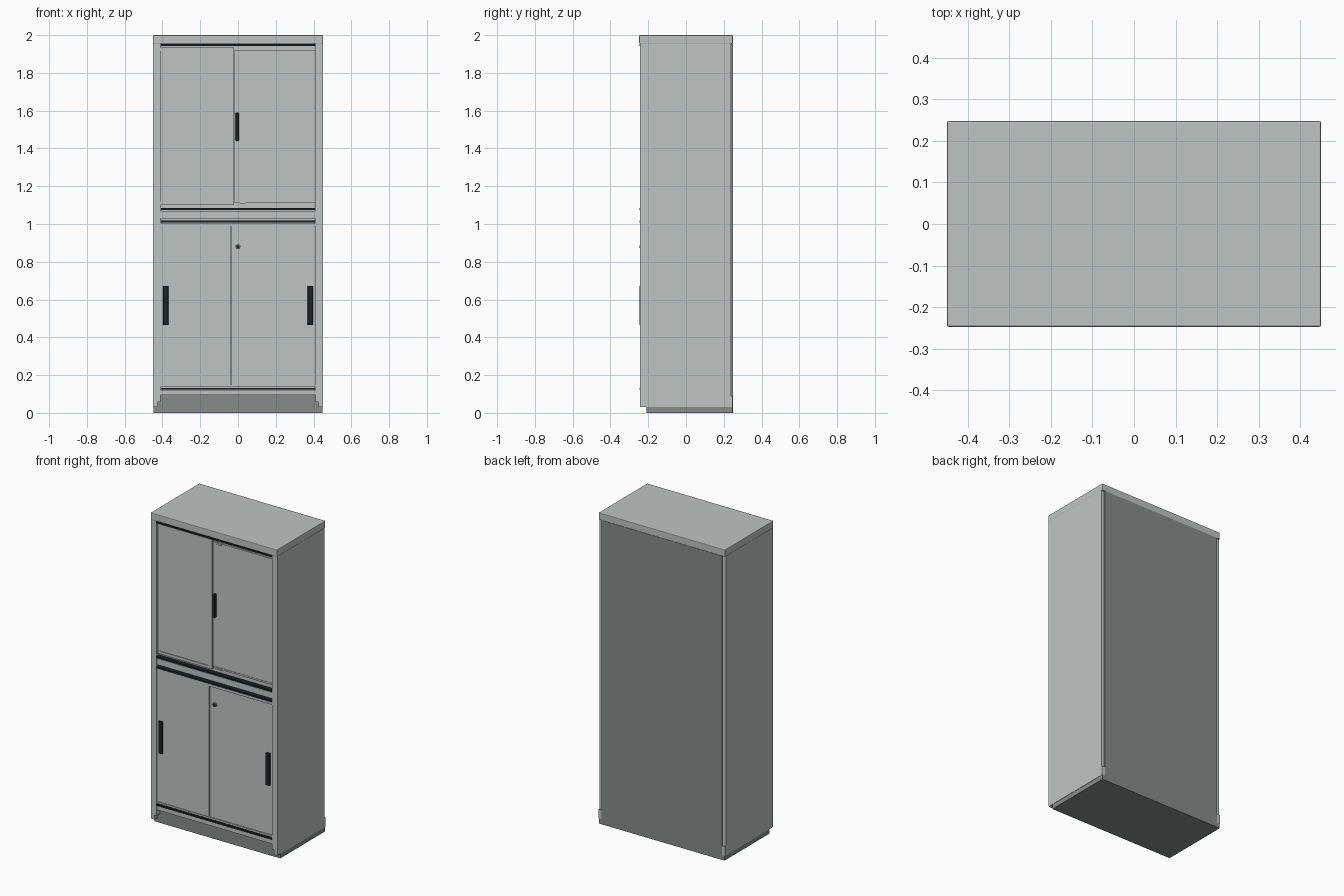
import bpy
import bmesh

cube = bpy.data.objects.get("Cube")
if cube:
    bpy.data.objects.remove(cube, do_unlink=True)


def material(name, r, g, b):
    m = bpy.data.materials.new(name)
    m.use_nodes = True
    m.diffuse_color = (r, g, b, 1)
    bsdf = next(n for n in m.node_tree.nodes if n.type == 'BSDF_PRINCIPLED')
    bsdf.inputs["Base Color"].default_value = (r, g, b, 1)
    return m


light = material("light_grey", 0.52, 0.56, 0.545)
dark = material("dark_grey", 0.24, 0.265, 0.255)
black = material("black", 0.011, 0.018, 0.018)
metal = material("lock_metal", 0.16, 0.17, 0.17)


def finish(name, bm, mat, bevel=0):
    bmesh.ops.recalc_face_normals(bm, faces=bm.faces)
    mesh = bpy.data.meshes.new(name)
    bm.to_mesh(mesh)
    bm.free()
    mesh.materials.append(mat)
    ob = bpy.data.objects.new(name, mesh)
    bpy.context.collection.objects.link(ob)
    if bevel:
        mod = ob.modifiers.new("Bevel", 'BEVEL')
        mod.width = bevel
        mod.segments = 2
    return ob


def box(name, mat, x, y, z, bevel=0):
    """Box from (low, high) ranges on each axis."""
    bm = bmesh.new()
    bmesh.ops.create_cube(bm, size=1)
    for v in bm.verts:
        v.co = [r[0] if c < 0 else r[1] for c, r in zip(v.co, (x, y, z))]
    return finish(name, bm, mat, bevel)


def prism(name, mat, profile, x):
    """Side profile in (y, z) extruded along x."""
    bm = bmesh.new()
    face = bm.faces.new([bm.verts.new((x[0], y, z)) for y, z in profile])
    out = bmesh.ops.extrude_face_region(bm, geom=[face])
    verts = [g for g in out["geom"] if isinstance(g, bmesh.types.BMVert)]
    bmesh.ops.translate(bm, verts=verts, vec=(x[1] - x[0], 0, 0))
    return finish(name, bm, mat)


def cylinder(name, mat, radius, x, z, y):
    bm = bmesh.new()
    bmesh.ops.create_cone(bm, cap_ends=True, segments=20, radius1=radius,
                          radius2=radius, depth=y[1] - y[0])
    for v in bm.verts:
        v.co = (x + v.co.x, (y[0] + y[1]) / 2 + v.co.z, z + v.co.y)
    return finish(name, bm, mat)


def framed_panel(name, x, z, y, rim, depth):
    """Door leaf with raised lips along its top and bottom edges."""
    box(name, light, x, (y, -0.20), z)
    box(name + "_top_lip", light, x, (y - depth, y), (z[1] - rim, z[1]))
    box(name + "_bottom_lip", light, x, (y - depth, y), (z[0], z[0] + rim))


# Carcass, plinth and top
box("carcass_and_back", dark, (-0.428, 0.428), (-0.21, 0.2475), (0, 1.956))
box("plinth_base", dark, (-0.448, 0.448), (-0.21, 0.2465), (0, 0.031))
box("top_cap", light, (-0.45, 0.45), (-0.2475, 0.2475), (1.955, 2), 0.004)

# Side panels with rear notch, front stiles and feet
side = [(-0.243, 0.03), (0.2465, 0.03), (0.2465, 0.09), (0.238, 0.09),
        (0.238, 1.956), (-0.243, 1.956)]
for s, label in ((1, "left"), (-1, "right")):
    prism(label + "_side", light, side, (s * 0.425, s * 0.45))
    box(label + "_stile", light, sorted((s * 0.41, s * 0.43)),
        (-0.241, -0.20), (0.058, 1.956))

# Light lining behind the doors
box("front_lining", light, (-0.425, 0.425), (-0.217, -0.205), (0.10, 1.956))

# Upper sliding doors
framed_panel("upper_right_door", (-0.41, -0.04), (1.10, 1.935), -0.230, 0.018, 0.004)
box("upper_right_door_edge", light, (-0.043, -0.022), (-0.233, -0.21), (1.10, 1.935))
framed_panel("upper_left_door", (-0.016, 0.41), (1.11, 1.922), -0.224, 0.010, 0.003)
box("upper_door_gap", dark, (-0.022, -0.016), (-0.221, -0.21), (1.11, 1.922))
box("upper_handle", black, (-0.012, 0.004), (-0.243, -0.222), (1.44, 1.59), 0.003)
for z in (1.113, 1.915):
    box("door_guide", light, (0.01, 0.04), (-0.231, -0.222), (z - 0.005, z + 0.005))

# Lower sliding doors with handles and lock
box("lower_right_door", light, (-0.41, -0.04), (-0.236, -0.20), (0.145, 0.995))
box("lower_left_door", light, (-0.038, 0.41), (-0.233, -0.20), (0.145, 0.995))
for s, label in ((1, "left"), (-1, "right")):
    box("lower_" + label + "_handle", black, sorted((s * 0.369, s * 0.396)),
        (-0.2465, -0.23), (0.465, 0.672), 0.002)
cylinder("lock_ring", metal, 0.013, 0, 0.88, (-0.244, -0.23))
cylinder("lock_barrel", black, 0.007, 0, 0.88, (-0.247, -0.24))

# Rails between and around the doors
box("middle_rail", light, (-0.41, 0.41), (-0.240, -0.20), (1.03, 1.07))
box("lower_head_rail", light, (-0.41, 0.41), (-0.240, -0.20), (0.99, 1.005))
box("bottom_rail", light, (-0.41, 0.41), (-0.240, -0.20), (0.095, 0.120))
box("bottom_sill", light, (-0.41, 0.41), (-0.240, -0.20), (0.137, 0.148))

# Black sliding tracks
for z in (1.948, 1.080, 1.014, 0.128):
    box("sliding_track", black, (-0.41, 0.41), (-0.246, -0.21), (z - 0.005, z + 0.005))
